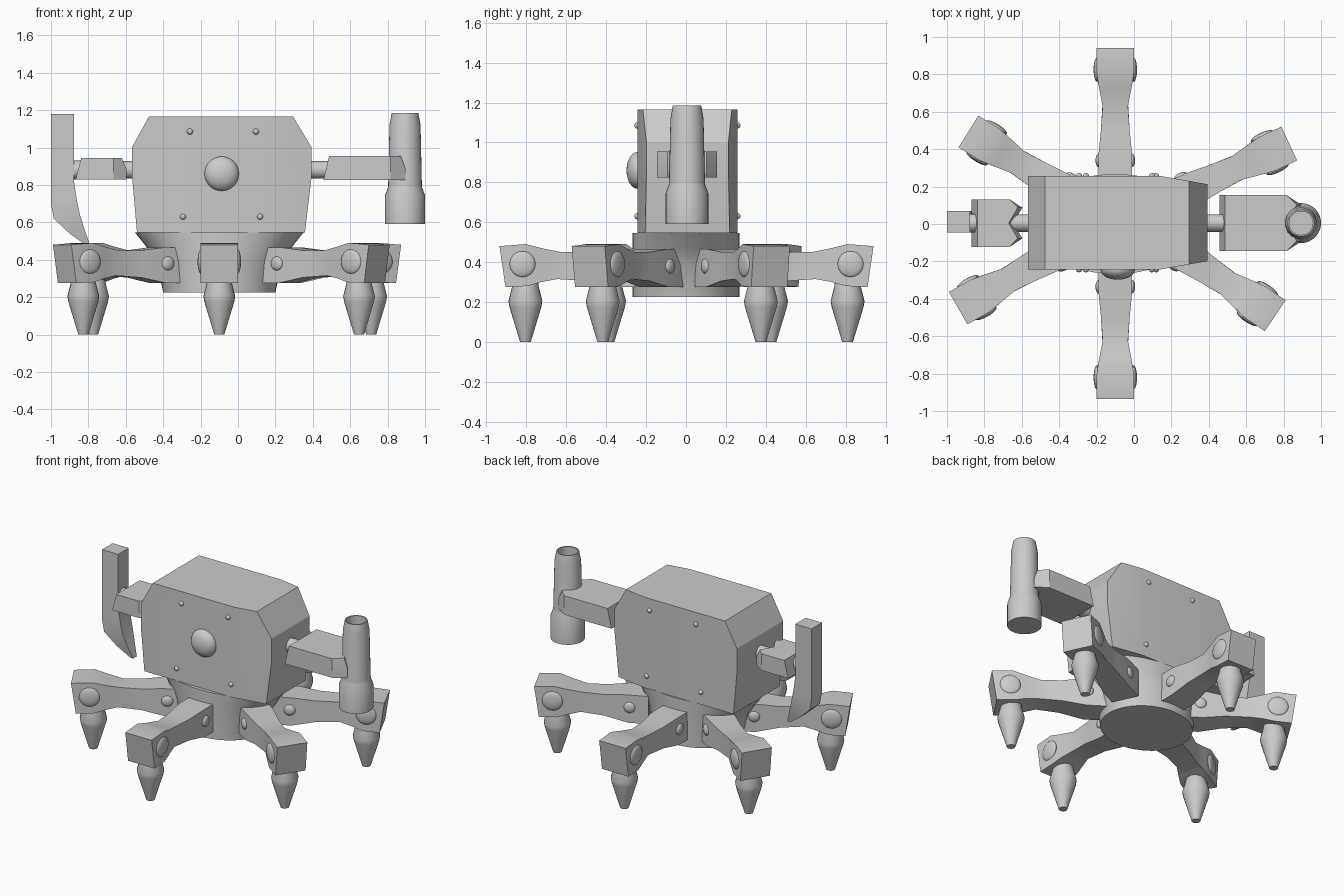
import bpy, bmesh
from math import radians, sin, cos, pi
from mathutils import Matrix

if "Cube" in bpy.data.objects:
    bpy.data.objects.remove(bpy.data.objects["Cube"])


def finish(name, bm, matrix=Matrix(), smooth=35):
    bmesh.ops.transform(bm, matrix=matrix, verts=bm.verts)
    bmesh.ops.recalc_face_normals(bm, faces=bm.faces)
    me = bpy.data.meshes.new(name)
    bm.to_mesh(me)
    bm.free()
    me.shade_smooth()
    me.set_sharp_from_angle(angle=radians(smooth))
    ob = bpy.data.objects.new(name, me)
    bpy.context.collection.objects.link(ob)
    return ob


def loft(name, rings, matrix=Matrix(), smooth=35):
    """Skin equal-length rings of points and cap both ends."""
    bm = bmesh.new()
    vs = [[bm.verts.new(p) for p in r] for r in rings]
    n = len(vs[0])
    for a, b in zip(vs, vs[1:]):
        for i in range(n):
            j = (i + 1) % n
            bm.faces.new((a[i], a[j], b[j], b[i]))
    bm.faces.new(vs[0])
    bm.faces.new(vs[-1])
    return finish(name, bm, matrix, smooth)


def ellipse(rx, ry, z, n=32):
    return [(rx * cos(2 * pi * i / n), ry * sin(2 * pi * i / n), z) for i in range(n)]


def lathe(name, profile, matrix=Matrix(), n=32):
    return loft(name, [ellipse(r, r, z, n) for r, z in profile], matrix)


def dome(name, loc, scale, rot=Matrix(), u=24, v=12):
    bm = bmesh.new()
    bmesh.ops.create_uvsphere(bm, u_segments=u, v_segments=v, radius=1)
    m = rot @ Matrix.Translation(loc) @ Matrix.Diagonal((*scale, 1))
    return finish(name, bm, m)


def rod(name, x0, x1, r):
    m = Matrix.Translation((0, .005, .88)) @ Matrix.Rotation(pi / 2, 4, 'Y')
    return lathe(name, [(r, x0), (r, x1)], m, 20)


# Body: faceted front outline, narrowing towards the right end
outline = [(-.476, 1.166), (.14, 1.166), (.294, 1.166), (.394, 1.0), (.394, .85),
           (.358, .545), (.14, .545), (-.54, .545), (-.567, .85), (-.567, 1.0)]


def half_width(x):
    return .25 - .045 * max(0, (x - .14) / .256)


bm = bmesh.new()
sides = [[bm.verts.new((x, .007 + s * half_width(x), z)) for x, z in outline] for s in (-1, 1)]
for v in sides:
    bm.faces.new([v[i] for i in (0, 1, 6, 7, 8, 9)])
    bm.faces.new([v[i] for i in (1, 2, 3, 4, 5, 6)])
for i in range(10):
    j = (i + 1) % 10
    bm.faces.new((sides[0][i], sides[0][j], sides[1][j], sides[1][i]))
finish("body", bm, smooth=20)

# Flared oval base under the body
loft("base", [[(x - .1, y, z) for x, y, z in ellipse(rx, .267, h, 48)]
              for rx, h in ((.30, .225), (.335, .39), (.39, .47), (.45, .545))])

# Eye and rivets
dome("eye", (-.087, -.243, .86), (.092, .055, .092), u=32, v=16)
for y in (-.243, .257):
    for x, z in ((-.257, 1.085), (.096, 1.085), (-.294, .63), (.118, .63)):
        dome("rivet", (x, y, z), (.016, .016, .016), u=12, v=8)

# Legs: outer end position, heading; sections are top/bottom distance, half width, heights
sections = [(0, .03, .1, .48, .275), (.13, .14, .1, .49, .28), (.21, .21, .087, .47, .30),
            (.31, .29, .068, .45, .315), (.44, .44, .077, .45, .305),
            (.57, .59, .09, .465, .275), (.72, .72, .09, .465, .275)]
rings = [[(-a, -w, t), (-a, w, t), (-b, w, u), (-b, -w, u)] for a, b, w, t, u in sections]
legs = {"front": (-.1, -.935, -90), "back": (-.1, .94, 90),
        "front_right": (.755, -.49, -34), "front_left": (-.94, -.45, -150.5),
        "back_right": (.83, .43, 25), "back_left": (-.885, .495, 148)}
for side, (x, y, deg) in legs.items():
    m = Matrix.Translation((x, y, 0)) @ Matrix.Rotation(radians(deg), 4, 'Z')
    loft(side + "_leg", rings, m, 25)
    lathe(side + "_foot", [(.062, .32), (.066, .28), (.085, .205), (.08, .175), (.027, 0)],
          m @ Matrix.Translation((-.13, 0, 0)), 24)
    for s in (-1, 1):
        dome(side + "_knee_bolt", (-.115, s * .098, .39), (.065, .018, .065), m)
        dome(side + "_hip_bolt", (-.6, s * .088, .38), (.037, .018, .037), m)

# Arm rods
rod("right_arm_rod", .36, .52, .047)
rod("left_arm_rod", -.68, -.53, .047)
rod("left_wrist", -.89, -.82, .05)


def arm(name, x0, x1, tip, notch, w, z0, z1):
    """Block with a V notch at one end; the top is shorter than the bottom."""
    def ring(z, a, b):
        pts = [(x0 + a, -w), (x1, -w), (tip - b, -w * .65), (notch - b, 0),
               (tip - b, w * .65), (x1, w), (x0 + a, w)]
        return [(x, y + .005, z) for x, y in pts]
    loft(name, [ring(z0, 0, 0), ring((z0 + z1) / 2, .015, -.0), ring(z1, .03, .025)], smooth=20)


arm("right_arm", .457, .815, .895, .84, .15, .825, .955)
arm("left_arm", -.868, -.665, -.597, -.645, .127, .83, .945)

# Barrel held by the right arm, open at the top
lathe("barrel", [(.107, .59), (.107, .745), (.092, .785), (.09, .80), (.083, 1.12),
                 (.071, 1.185), (.063, 1.185), (.063, .95)],
      Matrix.Translation((.893, .005, 0)))

# Hooked blade on the left arm: outer x, z, inner x, z, half thickness
blade = [(-1, 1.18, -.877, 1.18, .057), (-1, .82, -.877, .82, .057),
         (-1, .70, -.862, .72, .057), (-.985, .62, -.845, .64, .055),
         (-.90, .54, -.82, .56, .04), (-.81, .475, -.79, .475, .02)]
loft("blade", [[(a, .012 - t, za), (b, .012 - t, zb), (b, .012 + t, zb), (a, .012 + t, za)]
               for a, za, b, zb, t in blade], smooth=20)
